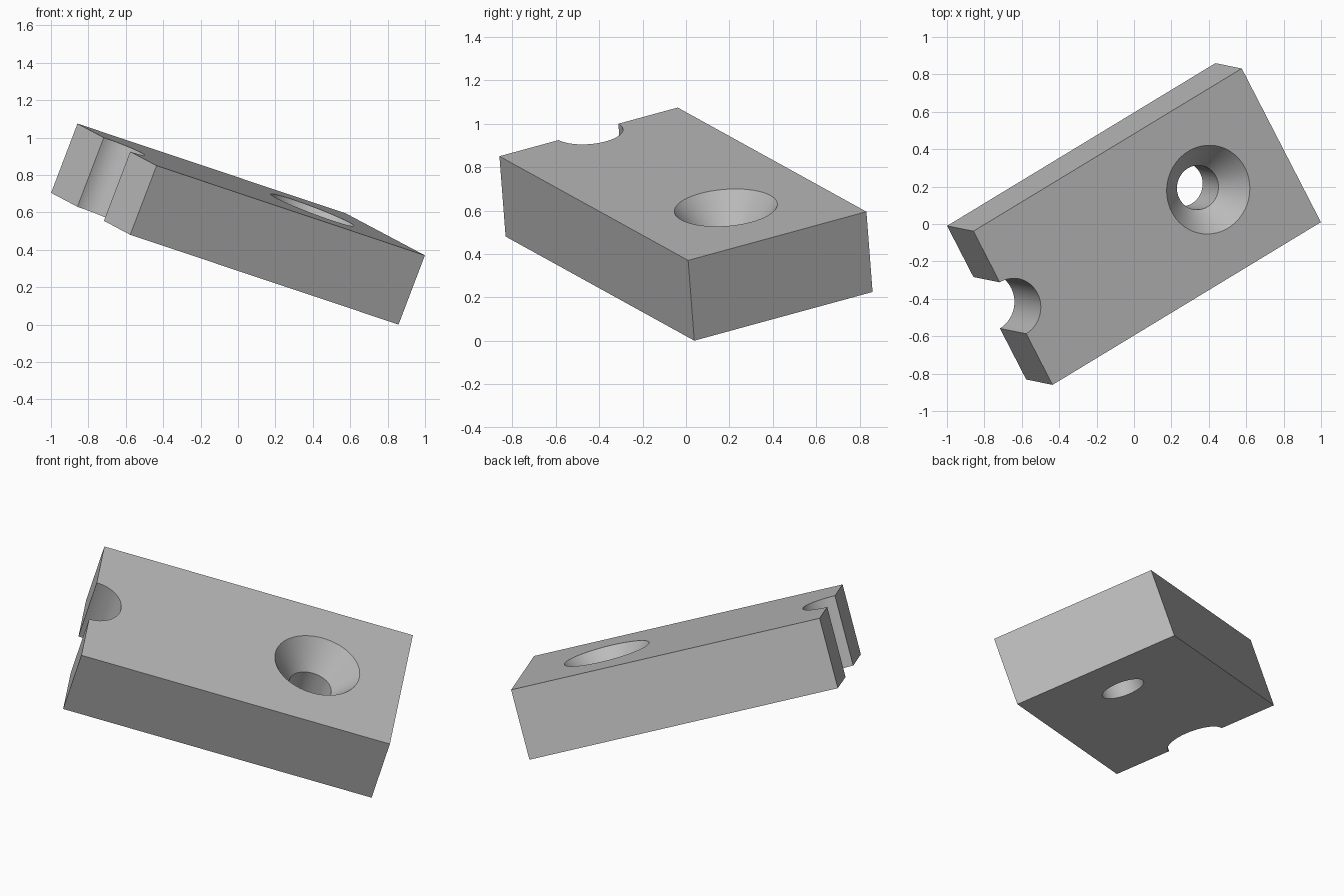
import bpy
from mathutils import Matrix, Vector

cube = bpy.data.objects.get("Cube")
if cube:
    bpy.data.objects.remove(cube, do_unlink=True)

LENGTH, WIDTH, THICK = 1.745, 0.951, 0.397
HOLE_X = (LENGTH - WIDTH) / 2
TOP = THICK / 2

# Tilted frame of the block: length, width and thickness axes
u = Vector((1.435, 0.87, -0.48)).normalized()
v = Vector((-0.425, 0.82, 0.225))
n = u.cross(v).normalized()
v = n.cross(u)
frame = Matrix((u, v, n)).transposed().to_4x4()
frame.translation = (0, 0, 0.5375)

grey = bpy.data.materials.new("plain grey")
grey.use_nodes = True
colour = (0.5, 0.5, 0.5, 1)
grey.diffuse_color = colour
grey.node_tree.nodes["Principled BSDF"].inputs["Base Color"].default_value = colour


def finish(name):
    obj = bpy.context.object
    obj.name = name
    obj.data.materials.append(grey)
    return obj


def cutter(name, x, z, low_radius, high_radius, depth):
    bpy.ops.mesh.primitive_cone_add(vertices=64, radius1=low_radius,
                                    radius2=high_radius, depth=depth)
    obj = finish(name)
    obj.matrix_world = Matrix.Translation((x, 0, z))
    obj.hide_render = True
    return obj


# Rectangular block, drilled before it is tilted
bpy.ops.mesh.primitive_cube_add(size=1)
block = finish("drilled_block")
block.data.transform(Matrix.Diagonal((LENGTH, WIDTH, THICK, 1)))

# Countersink, through hole and half-round end notch
cutters = [
    cutter("countersink_cutter", HOLE_X, TOP, 0.119, 0.357, 0.316),
    cutter("hole_cutter", HOLE_X, 0, 0.119, 0.119, 0.6),
    cutter("notch_cutter", -LENGTH / 2, 0, 0.159, 0.159, 0.6),
]
bpy.ops.object.select_all(action="DESELECT")
block.select_set(True)
bpy.context.view_layer.objects.active = block
for tool in cutters:
    cut = block.modifiers.new(tool.name, "BOOLEAN")
    cut.operation = "DIFFERENCE"
    cut.solver = "EXACT"
    cut.object = tool
    bpy.ops.object.modifier_apply(modifier=cut.name)
    bpy.data.objects.remove(tool, do_unlink=True)

# Smooth bores with crisp rims, then tilt into place
bpy.ops.object.shade_smooth_by_angle(angle=0.5)
block.matrix_world = frame
